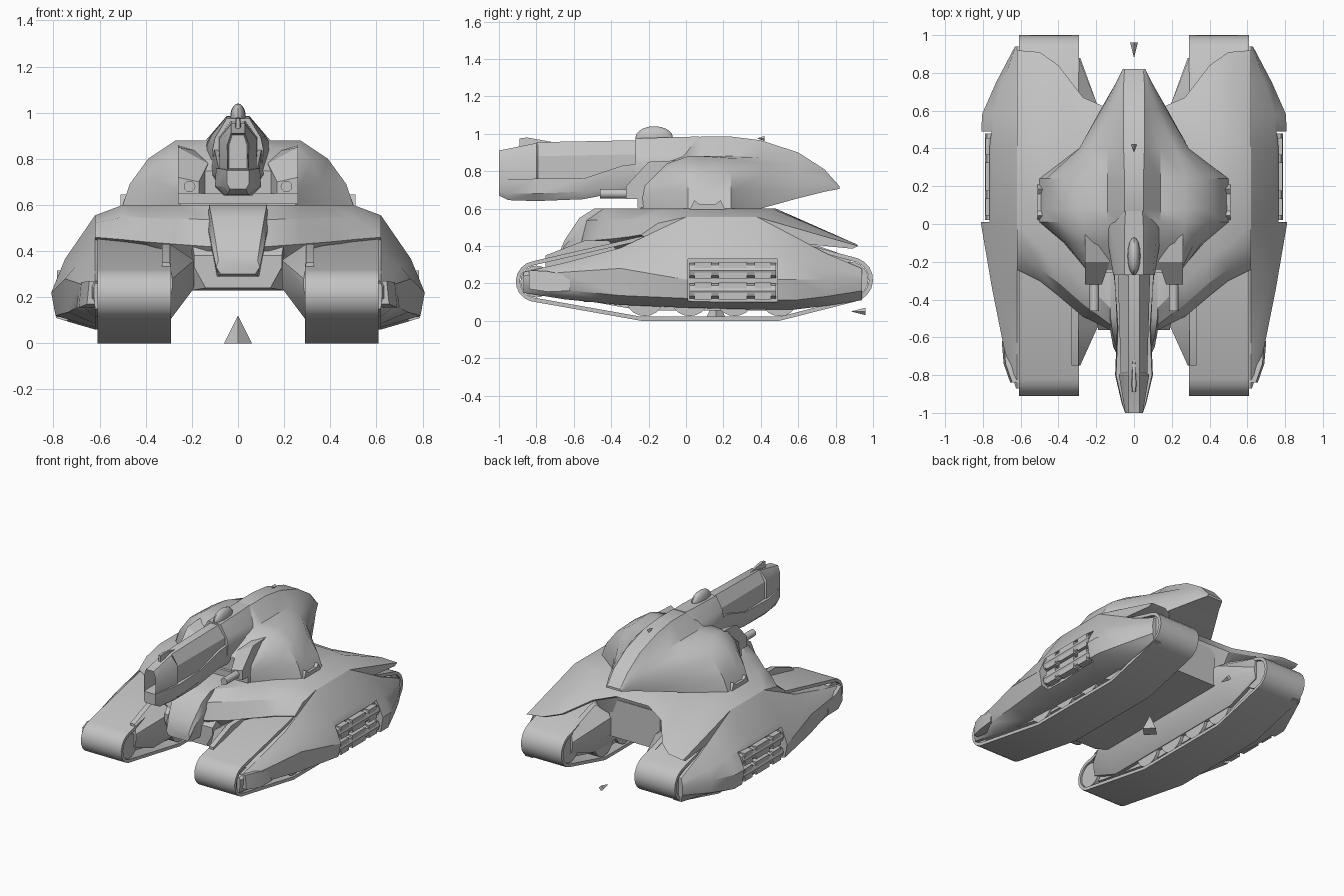
import bpy, bmesh, math
from mathutils import Vector, Matrix

cube = bpy.data.objects.get("Cube")
if cube:
    bpy.data.objects.remove(cube, do_unlink=True)

grey = bpy.data.materials.new("plain grey")
grey.use_nodes = True
grey.diffuse_color = (0.55, 0.55, 0.55, 1)
grey.node_tree.nodes["Principled BSDF"].inputs["Base Color"].default_value = grey.diffuse_color


def finish(name, bm):
    bmesh.ops.recalc_face_normals(bm, faces=bm.faces)
    me = bpy.data.meshes.new(name)
    bm.to_mesh(me)
    bm.free()
    me.materials.append(grey)
    ob = bpy.data.objects.new(name, me)
    bpy.context.collection.objects.link(ob)
    return ob


def loft(name, rings):
    """Skin closed rings of equal size and cap both ends."""
    bm = bmesh.new()
    loops = [[bm.verts.new(p) for p in r] for r in rings]
    n = len(loops[0])
    for a, b in zip(loops, loops[1:]):
        for i in range(n):
            j = (i + 1) % n
            bm.faces.new((a[i], a[j], b[j], b[i]))
    bm.faces.new(loops[0])
    bm.faces.new(loops[-1])
    return finish(name, bm)


def mirrored_ring(y, half):
    """Full ring across x = 0 from its +x half."""
    return [(x, y, z) for x, z in half] + [(-x, y, z) for x, z in reversed(half)]


def sym_loft(name, sections):
    return loft(name, [mirrored_ring(y, half) for y, half in sections])


def box(name, lo, hi):
    (x0, y0, z0), (x1, y1, z1) = lo, hi
    return loft(name, [[(x0, y, z0), (x1, y, z0), (x1, y, z1), (x0, y, z1)] for y in (y0, y1)])


def cylinder(name, center, radius, length, axis, r2=None, sides=20):
    bm = bmesh.new()
    turn = Vector((0, 0, 1)).rotation_difference(Vector(axis)).to_matrix().to_4x4()
    bmesh.ops.create_cone(bm, cap_ends=True, segments=sides, radius1=radius,
                          radius2=radius if r2 is None else r2, depth=length,
                          matrix=Matrix.Translation(center) @ turn)
    return finish(name, bm)


def track_outline(inset):
    """Closed side profile of the belt, as (y, z)."""
    pts = []
    for i in range(9):
        a = math.radians(100 + i * 19)
        pts.append((-0.8 + (0.11 - inset) * math.cos(a), 0.21 + (0.11 - inset) * math.sin(a)))
    pts += [(-0.24, inset), (0.5, inset)]
    for i in range(9):
        a = math.radians(-80 + i * 19)
        pts.append((0.88 + (0.12 - inset) * math.cos(a), 0.22 + (0.12 - inset) * math.sin(a)))
    return pts + [(0.45, 0.46 - inset), (-0.2, 0.46 - inset)]


def belt(name, x0, x1):
    bm = bmesh.new()
    out, inn = track_outline(0), track_outline(0.022)
    loops = [[bm.verts.new((x, y, z)) for y, z in prof]
             for x, prof in ((x0, out), (x1, out), (x1, inn), (x0, inn))]
    n = len(out)
    for k in range(4):
        a, b = loops[k], loops[(k + 1) % 4]
        for i in range(n):
            j = (i + 1) % n
            bm.faces.new((a[i], a[j], b[j], b[i]))
    return finish(name, bm)


# running gear and side armour, built once for each side
for side, s in (("left", 1), ("right", -1)):
    belt(side + "_track_belt", s * 0.29, s * 0.61)
    loft(side + "_track_core", [[(s * x, y, z) for y, z in track_outline(0.055)] for x in (0.32, 0.59)])
    for i, (y, z, r) in enumerate([(-0.8, 0.21, 0.085), (-0.22, 0.13, 0.105), (0.02, 0.13, 0.105),
                                   (0.26, 0.13, 0.105), (0.5, 0.13, 0.105), (0.88, 0.22, 0.095)]):
        cylinder(f"{side}_wheel_{i}", (s * 0.45, y, z), r, 0.3, (1, 0, 0))

    # outer pod: each section runs top inner, shoulder, widest, lower edge, bottom inner
    pod_sections = [
        (-0.87, 0.62, 0.26, 0.625, 0.24, 0.18),
        (-0.65, 0.62, 0.31, 0.69, 0.26, 0.145),
        (-0.35, 0.62, 0.39, 0.75, 0.28, 0.115),
        (0.0, 0.62, 0.555, 0.81, 0.22, 0.10),
        (0.38, 0.62, 0.555, 0.81, 0.22, 0.09),
        (0.58, 0.62, 0.45, 0.805, 0.22, 0.09),
        (0.75, 0.62, 0.36, 0.73, 0.22, 0.11),
        (0.94, 0.62, 0.28, 0.63, 0.22, 0.14),
    ]
    pod = loft(side + "_outer_pod", [
        [(s * 0.56, y, top), (s * xi, y, top),
         (s * (xi + (xo - xi) * 0.68), y, top + (mid - top) * 0.56),
         (s * xo, y, mid), (s * (xo - 0.1 * (xo - xi)), y, low + 0.02),
         (s * xi, y, low - 0.03), (s * 0.56, y, low - 0.03)]
        for y, xi, top, xo, mid, low in pod_sections])
    cutter = box(side + "_rack_cutter", (s * 0.74, 0.01, 0.1), (s * 0.9, 0.49, 0.33))
    cutter.hide_render = True
    cutter.hide_set(True)
    cut = pod.modifiers.new("rack_recess", "BOOLEAN")
    cut.operation, cut.object, cut.solver = "DIFFERENCE", cutter, "EXACT"

    # storage rack: rounded canisters with square middles
    for row, z in enumerate((0.16, 0.27)):
        cylinder(f"{side}_rack_canister_{row}", (s * 0.75, 0.25, z), 0.04, 0.46, (0, 1, 0), sides=8)
        for y, w in ((0.09, 0.09), (0.25, 0.15), (0.41, 0.09)):
            box(f"{side}_rack_block_{row}", (s * 0.71, y - w / 2, z - 0.045),
                (s * 0.785, y + w / 2, z + 0.045))

    # front lamp housing on the pod
    loft(side + "_pod_lamp", [[(s * x, y, z) for x, z in ((0.6, z0), (x1, z0), (x1 - 0.01, z1), (0.6, z1))]
                              for y, x1, z0, z1 in ((-0.84, 0.655, 0.17, 0.27), (-0.74, 0.69, 0.155, 0.265),
                                                    (-0.62, 0.70, 0.16, 0.24))])
    # inner skirt between track and belly
    loft(side + "_inner_skirt", [[(s * 0.33, y, 0.1 + k), (s * 0.295, y, 0.1 + k),
                                  (s * xi, y, 0.24), (s * xi, y, 0.36 - k), (s * 0.295, y, 0.43 - k),
                                  (s * 0.33, y, 0.43 - k)]
                                 for y, xi, k in ((-0.75, 0.285, 0.08), (-0.54, 0.19, 0),
                                                  (0.62, 0.19, 0), (0.88, 0.285, 0.09))])

# hull: side-profile sections skinned across the width
hull_half = [
    (0.62, -0.24, 0.46, 0.0, 0.555, 0.38, 0.92, 0.40),
    (0.50, -0.30, 0.45, -0.12, 0.60, 0.46, 0.91, 0.41),
    (0.40, -0.38, 0.44, -0.18, 0.60, 0.48, 0.84, 0.43),
    (0.27, -0.49, 0.43, -0.30, 0.60, 0.48, 0.67, 0.50),
    (0.13, -0.56, 0.42, -0.44, 0.60, 0.48, 0.61, 0.54),
]


def hull_ring(x, yf, zf, yd, zd, yr, yb, zb):
    low = 0.42 if abs(x) > 0.3 else 0.36
    return [(x, yf, zf), (x, (yf + yd) / 2 - 0.03, zf + (zd - zf) * 0.65), (x, yd, zd),
            (x, yr, zd), (x, yb, zb), (x, yb - 0.03, zb - 0.015), (x, 0.55, low), (x, yf + 0.06, low)]


loft("hull", [hull_ring(*h) for h in hull_half] + [hull_ring(-h[0], *h[1:]) for h in reversed(hull_half)])
sym_loft("belly", [(-0.56, [(0.14, 0.24), (0.19, 0.33), (0.19, 0.38)]),
                   (-0.5, [(0.2, 0.23), (0.2, 0.33), (0.2, 0.44)]),
                   (0.58, [(0.2, 0.23), (0.2, 0.33), (0.2, 0.5)])])
sym_loft("hull_nose", [(-0.68, [(0.075, 0.30), (0.095, 0.33), (0.085, 0.36)]),
                       (-0.65, [(0.085, 0.29), (0.11, 0.40), (0.095, 0.43)]),
                       (-0.57, [(0.09, 0.29), (0.125, 0.48), (0.115, 0.55)]),
                       (-0.49, [(0.1, 0.3), (0.135, 0.5), (0.125, 0.6)]),
                       (-0.2, [(0.1, 0.3), (0.135, 0.5), (0.125, 0.602)])])

# turret shell with side domes and a central spine
sym_loft("turret", [
    (-0.24, [(0.25, 0.6), (0.255, 0.66), (0.25, 0.71), (0.2, 0.74), (0.1, 0.75), (0.04, 0.76)]),
    (-0.1, [(0.37, 0.6), (0.36, 0.7), (0.32, 0.79), (0.26, 0.84), (0.13, 0.85), (0.05, 0.88)]),
    (0.01, [(0.5, 0.6), (0.47, 0.69), (0.39, 0.8), (0.27, 0.88), (0.14, 0.88), (0.05, 0.96)]),
    (0.08, [(0.5, 0.6), (0.47, 0.69), (0.39, 0.8), (0.27, 0.88), (0.14, 0.88), (0.05, 0.985)]),
    (0.24, [(0.5, 0.6), (0.465, 0.69), (0.38, 0.8), (0.27, 0.87), (0.14, 0.88), (0.05, 0.985)]),
    (0.40, [(0.29, 0.6), (0.29, 0.7), (0.26, 0.78), (0.22, 0.84), (0.14, 0.875), (0.055, 0.965)]),
    (0.60, [(0.18, 0.655), (0.175, 0.7), (0.155, 0.75), (0.13, 0.8), (0.1, 0.84), (0.055, 0.9)]),
    (0.74, [(0.1, 0.69), (0.1, 0.71), (0.095, 0.74), (0.085, 0.77), (0.07, 0.79), (0.055, 0.81)]),
    (0.82, [(0.06, 0.705), (0.06, 0.708), (0.06, 0.711), (0.06, 0.714), (0.058, 0.717), (0.05, 0.72)])])

# turret cheeks, coaxial barrels and ring clips
for side, s in (("left", 1), ("right", -1)):
    loft(side + "_turret_cheek", [[(s * xi, y, 0.65), (s * 0.26, y, 0.65), (s * 0.26, y, zo), (s * xi, y, zi)]
                                  for y, xi, zo, zi in ((-0.32, 0.17, 0.72, 0.70), (-0.2, 0.13, 0.85, 0.78),
                                                        (0.0, 0.1, 0.86, 0.82))])
    cylinder(side + "_small_barrel", (s * 0.21, -0.32, 0.68), 0.025, 0.28, (0, 1, 0), sides=12)
    loft(side + "_ring_clip", [[(s * x, y, z) for y, z in ((0.02, 0.595), (0.045, 0.645), (0.07, 0.625),
                                                           (0.16, 0.625), (0.185, 0.645), (0.21, 0.595))]
                               for x in (0.46, 0.51)])
box("turret_front_sill", (-0.26, -0.26, 0.605), (0.26, -0.1, 0.65))

# main gun: upper barrel with hollow muzzle, lower cradle, housing
barrel = sym_loft("gun_barrel", [
    (-1.0, [(0.045, 0.75), (0.047, 0.86), (0.03, 0.91)]),
    (-0.8, [(0.08, 0.75), (0.08, 0.89), (0.03, 0.95)]),
    (-0.79, [(0.07, 0.75), (0.07, 0.88), (0.028, 0.955)]),
    (-0.27, [(0.085, 0.72), (0.085, 0.89), (0.03, 0.965)])])
bm = bmesh.new()
bm.from_mesh(barrel.data)
muzzle = [min(bm.faces, key=lambda f: f.calc_center_median().y)]
bmesh.ops.inset_region(bm, faces=muzzle, thickness=0.008)
bmesh.ops.translate(bm, verts=muzzle[0].verts, vec=(0, 0.12, 0))
bm.to_mesh(barrel.data)
bm.free()
sym_loft("gun_cradle", [
    (-1.0, [(0.035, 0.67), (0.047, 0.69), (0.047, 0.75)]),
    (-0.95, [(0.045, 0.645), (0.065, 0.68), (0.062, 0.755)]),
    (-0.8, [(0.06, 0.64), (0.1, 0.68), (0.095, 0.76)]),
    (-0.55, [(0.07, 0.65), (0.09, 0.69), (0.085, 0.76)]),
    (-0.34, [(0.08, 0.69), (0.1, 0.72), (0.1, 0.83)]),
    (-0.15, [(0.09, 0.69), (0.12, 0.74), (0.11, 0.85)])])
sym_loft("gun_housing", [
    (-0.27, [(0.1, 0.72), (0.11, 0.84), (0.1, 0.89), (0.05, 0.975)]),
    (-0.02, [(0.12, 0.72), (0.15, 0.84), (0.12, 0.90), (0.05, 0.983)]),
    (0.07, [(0.1, 0.74), (0.13, 0.84), (0.1, 0.90), (0.045, 0.985)])])
bm = bmesh.new()
bmesh.ops.create_uvsphere(bm, u_segments=16, v_segments=10, radius=1,
                          matrix=Matrix.Translation((0, -0.17, 0.98)) @ Matrix.Diagonal((0.034, 0.1, 0.06, 1)))
finish("gun_sight_dome", bm)
sym_loft("muzzle_sight", [(-0.89, [(0.01, 0.92), (0.007, 0.975)]), (-0.85, [(0.014, 0.93), (0.01, 0.98)]),
                          (-0.72, [(0.01, 0.93), (0.006, 0.957)])])

# small pointed markers
cylinder("rear_marker", (0, 0.92, 0.05), 0.02, 0.08, (0, -1, 0), r2=0, sides=4)
cylinder("top_marker", (0, 0.4, 0.975), 0.014, 0.04, (0, -1, 0), r2=0, sides=4)
cylinder("under_marker", (0, 0.16, 0.06), 0.06, 0.12, (0, 0, 1), r2=0, sides=4)

# smooth curved shells while keeping hard edges
bpy.ops.object.select_all(action="DESELECT")
for ob in bpy.context.collection.objects:
    if ob.type == "MESH" and not ob.hide_render:
        ob.select_set(True)
        bpy.context.view_layer.objects.active = ob
bpy.ops.object.shade_smooth_by_angle(angle=math.radians(32))
